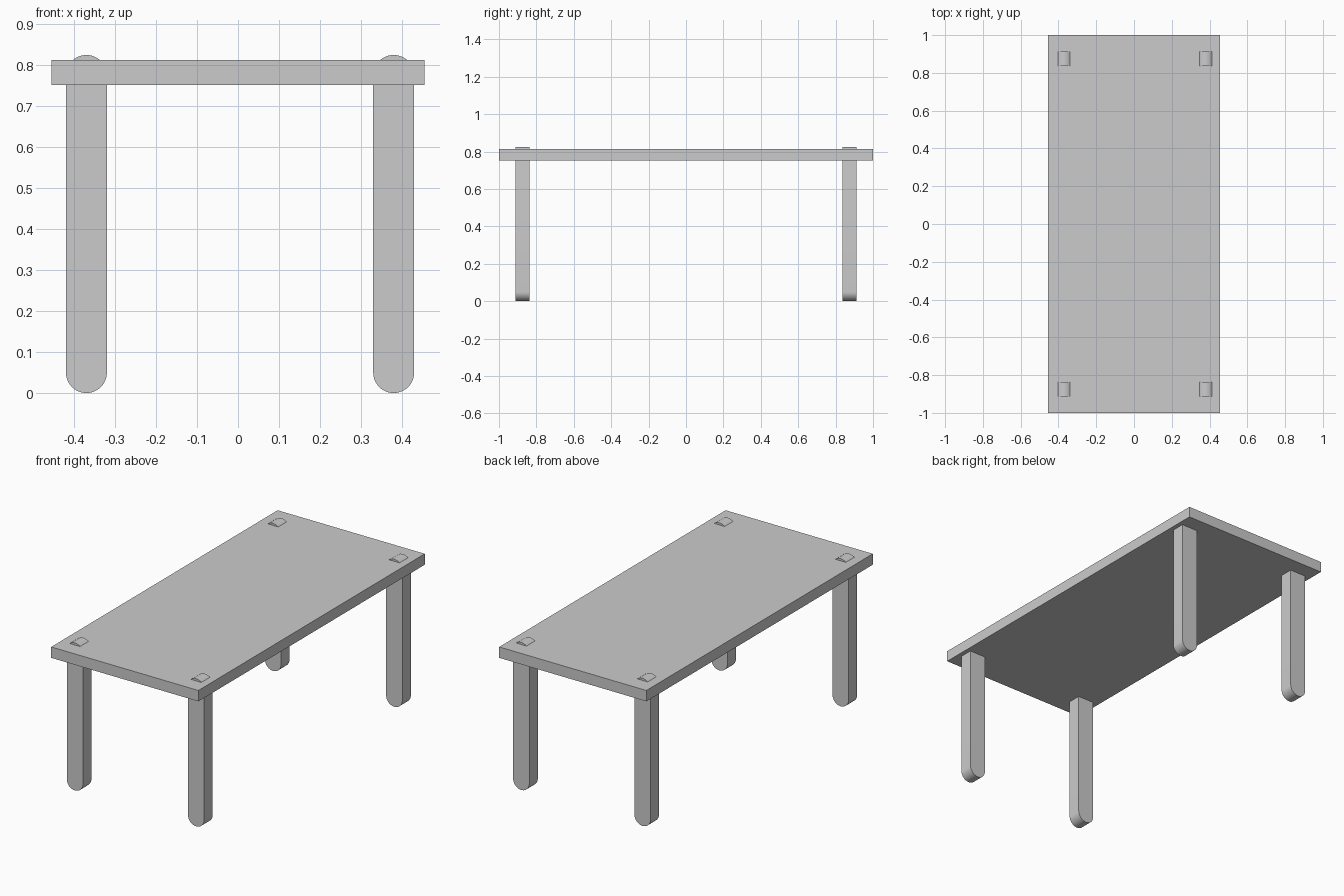
import bpy
import bmesh
from math import pi, sin, cos, radians

if "Cube" in bpy.data.objects:
    bpy.data.objects.remove(bpy.data.objects["Cube"], do_unlink=True)

COLOUR = (0.6, 0.6, 0.6, 1)
grey = bpy.data.materials.new("plain_grey")
grey.use_nodes = True
grey.diffuse_color = COLOUR
grey.node_tree.nodes["Principled BSDF"].inputs["Base Color"].default_value = COLOUR


def extrude_profile(name, points, depth, location):
    """Extrude a closed x-z outline along y, centred on the location."""
    bm = bmesh.new()
    face = bm.faces.new([bm.verts.new((x, -depth / 2, z)) for x, z in points])
    result = bmesh.ops.extrude_face_region(bm, geom=[face])
    moved = [v for v in result["geom"] if isinstance(v, bmesh.types.BMVert)]
    bmesh.ops.translate(bm, verts=moved, vec=(0, depth, 0))
    bmesh.ops.recalc_face_normals(bm, faces=bm.faces)
    mesh = bpy.data.meshes.new(name)
    bm.to_mesh(mesh)
    bm.free()
    mesh.materials.append(grey)
    obj = bpy.data.objects.new(name, mesh)
    obj.location = location
    bpy.context.collection.objects.link(obj)
    bpy.ops.object.select_all(action="DESELECT")
    obj.select_set(True)
    bpy.context.view_layer.objects.active = obj
    bpy.ops.object.shade_smooth_by_angle(angle=radians(30))
    return obj


# Table top slab
w, low, high = 0.455, 0.752, 0.813
extrude_profile("table_top", [(-w, low), (w, low), (w, high), (-w, high)], 2, (0, 0, 0))

# Legs: flat bars with round ends, passing just through the top
RADIUS, HEIGHT, STEPS = 0.05, 0.825, 24
angles = [pi * i / STEPS for i in range(STEPS + 1)]
outline = [(RADIUS * cos(a), HEIGHT - RADIUS + RADIUS * sin(a)) for a in angles]
outline += [(-RADIUS * cos(a), RADIUS - RADIUS * sin(a)) for a in angles]

for side, x in (("right", -0.37), ("left", 0.38)):
    for end, y in (("front", -0.875), ("back", 0.875)):
        extrude_profile(f"{end}_{side}_leg", outline, 0.075, (x, y, 0))
